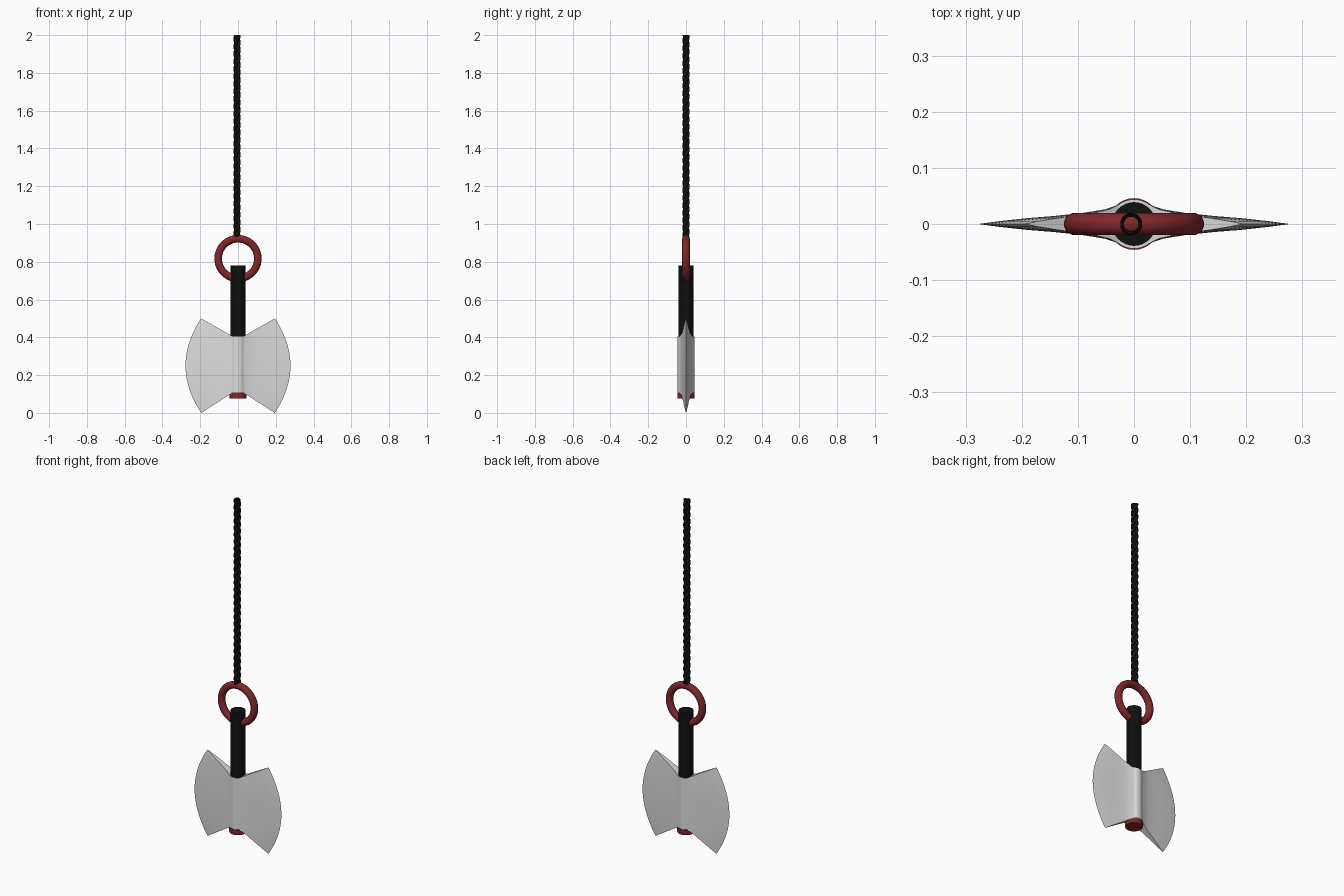
import bpy, bmesh, math

if "Cube" in bpy.data.objects:
    bpy.data.objects.remove(bpy.data.objects["Cube"])


def material(name, rgb):
    m = bpy.data.materials.new(name)
    m.diffuse_color = (*rgb, 1)
    m.use_nodes = True
    m.node_tree.nodes["Principled BSDF"].inputs["Base Color"].default_value = m.diffuse_color
    return m


STEEL = material("pale steel", (0.72, 0.72, 0.72))
RED = material("dark red", (0.22, 0.02, 0.022))
BLACK = material("black", (0.005, 0.005, 0.005))


def smooth(ob, mat, angle=35):
    ob.data.materials.clear()
    ob.data.materials.append(mat)
    bpy.ops.object.select_all(action='DESELECT')
    ob.select_set(True)
    bpy.context.view_layer.objects.active = ob
    bpy.ops.object.shade_smooth_by_angle(angle=math.radians(angle))


def from_bmesh(name, bm, mat, angle=35):
    bmesh.ops.recalc_face_normals(bm, faces=bm.faces)
    me = bpy.data.meshes.new(name)
    bm.to_mesh(me)
    bm.free()
    ob = bpy.data.objects.new(name, me)
    bpy.context.collection.objects.link(ob)
    smooth(ob, mat, angle)


def cylinder(name, r, z0, z1, mat):
    bpy.ops.mesh.primitive_cylinder_add(vertices=32, radius=r, depth=z1 - z0,
                                        location=(0, 0, (z0 + z1) / 2))
    ob = bpy.context.object
    ob.name = name
    smooth(ob, mat)


# Handle, steel collar and end cap
cylinder("handle", 0.039, 0.10, 0.78, BLACK)
cylinder("collar", 0.044, 0.105, 0.405, STEEL)
cylinder("end_cap", 0.046, 0.077, 0.108, RED)

# Hanging ring through the handle
bpy.ops.mesh.primitive_torus_add(major_segments=64, minor_segments=20,
                                 major_radius=0.105, minor_radius=0.02,
                                 location=(0, 0, 0.817),
                                 rotation=(math.pi / 2, 0, 0))
ring = bpy.context.object
ring.name = "hanging_ring"
smooth(ring, RED)

# Twisted rope: open tube with a lobed section turning as it rises
bm = bmesh.new()
sides, steps, z0, z1, lobes = 18, 200, 0.93, 2.0, 3
rows = []
for i in range(steps + 1):
    t = i / steps
    row = []
    for k in range(sides):
        a = 2 * math.pi * k / sides
        twist = 2 * math.pi * 9 * t
        r = 0.013 + 0.0065 * abs(math.cos(lobes * a / 2)) ** 0.7
        row.append(bm.verts.new((-0.005 + r * math.cos(a + twist),
                                 r * math.sin(a + twist), z0 + (z1 - z0) * t)))
    rows.append(row)
for lo, hi in zip(rows, rows[1:]):
    for k in range(sides):
        n = (k + 1) % sides
        bm.faces.new((lo[k], lo[n], hi[n], hi[k]))
from_bmesh("rope", bm, BLACK, 50)


# Blades: flared from the collar, thinning to a curved cutting edge
def blade(name, sx):
    bm = bmesh.new()
    nv = 24
    thickness = [(0, 0.034), (0.1, 0.026), (0.25, 0.02), (0.45, 0.0145),
                 (0.65, 0.0105), (0.85, 0.005), (1, 0)]
    sheets = []
    for side in (-1, 1):
        grid = []
        for u, th in thickness:
            col = []
            for j in range(nv + 1):
                s = 2 * j / nv - 1
                ex, ez = 0.195 + 0.083 * (1 - s * s), 0.25 + 0.25 * s
                ix, iz = 0.028, 0.256 + 0.149 * s
                col.append(bm.verts.new((sx * (ix + (ex - ix) * u), side * th,
                                         iz + (ez - iz) * u)))
            grid.append(col)
        for a, b in zip(grid, grid[1:]):
            for j in range(nv):
                bm.faces.new((a[j], b[j], b[j + 1], a[j + 1]))
        sheets.append(grid)
    # close the top and bottom edges
    f, k = sheets
    for j in (0, nv):
        for i in range(len(thickness) - 1):
            bm.faces.new((f[i][j], f[i + 1][j], k[i + 1][j], k[i][j]))
    bmesh.ops.remove_doubles(bm, verts=bm.verts, dist=1e-5)
    bmesh.ops.dissolve_degenerate(bm, edges=bm.edges, dist=1e-6)
    from_bmesh(name, bm, STEEL, 30)


blade("blade_right", 1)
blade("blade_left", -1)
